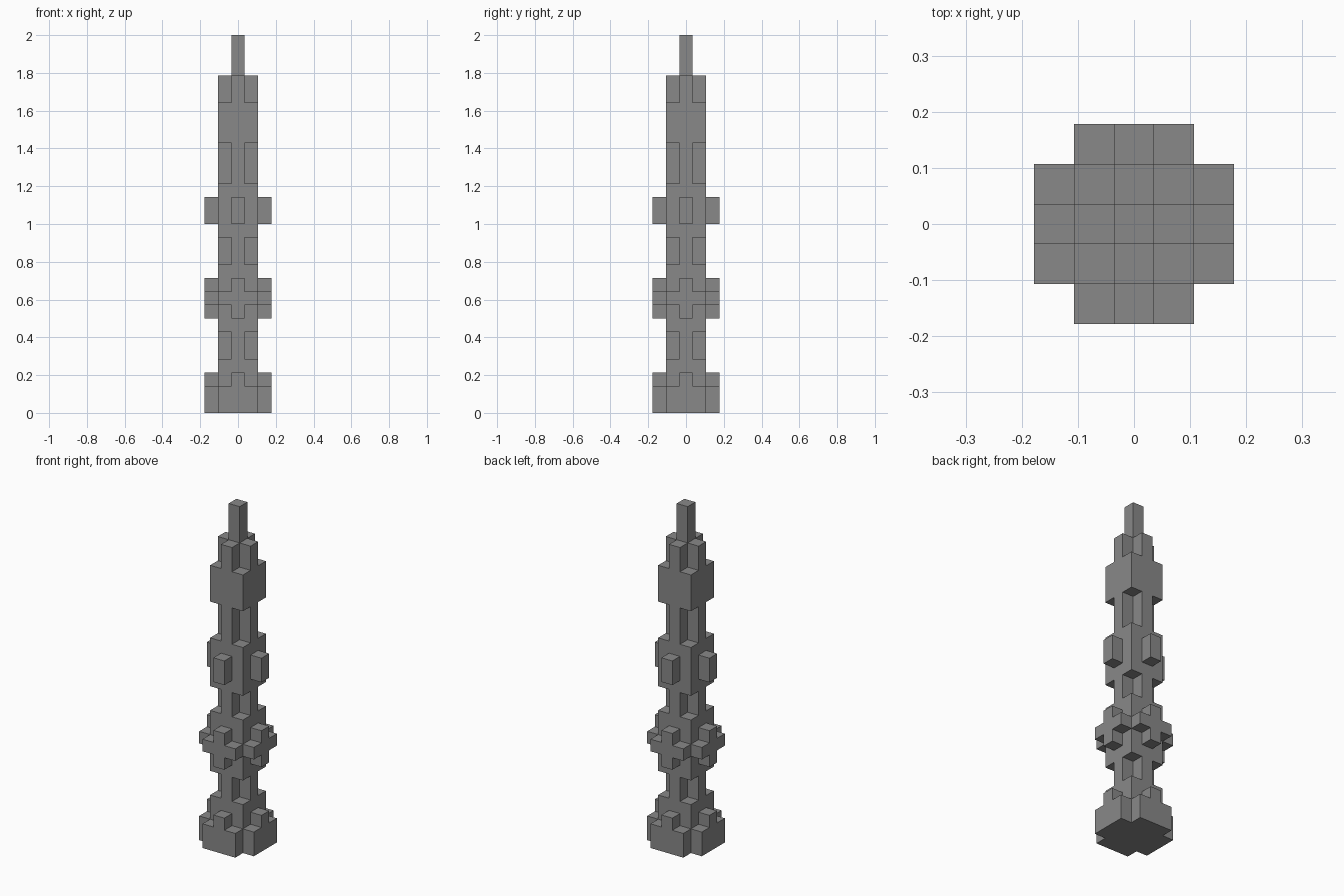
import bpy
import bmesh
from math import pi
from mathutils import Matrix, Vector

if "Cube" in bpy.data.objects:
    bpy.data.objects.remove(bpy.data.objects["Cube"], do_unlink=True)

U = 2 / 28  # one block unit

stone = bpy.data.materials.new("stone_grey")
stone.use_nodes = True
grey = (0.25, 0.25, 0.25, 1)
stone.diffuse_color = grey
stone.node_tree.nodes["Principled BSDF"].inputs["Base Color"].default_value = grey


def finish(name, bm):
    """Turn a block-unit bmesh into a scaled, coloured object."""
    bmesh.ops.recalc_face_normals(bm, faces=bm.faces)
    bmesh.ops.scale(bm, vec=(U, U, U), verts=bm.verts)
    mesh = bpy.data.meshes.new(name)
    bm.to_mesh(mesh)
    bm.free()
    mesh.materials.append(stone)
    obj = bpy.data.objects.new(name, mesh)
    bpy.context.collection.objects.link(obj)
    return obj


def add_box(bm, x, y, width, z0, z1):
    """Add a square post centred on x, y between two heights."""
    place = Matrix.Translation((x, y, (z0 + z1) / 2))
    size = Matrix.Diagonal((width, width, z1 - z0, 1))
    bmesh.ops.create_cube(bm, size=1, matrix=place @ size)


def side_ornaments(name, half_outline):
    """Mirror a half outline, extrude it out of the shaft, repeat on four sides."""
    outline = half_outline + [(-x, z) for x, z in reversed(half_outline)]
    bm = bmesh.new()
    for turn in range(4):
        face = bm.faces.new([bm.verts.new((x, -1.5, z)) for x, z in outline])
        out = bmesh.ops.extrude_face_region(bm, geom=[face], use_keep_orig=True)
        moved = [v for v in out["geom"] if isinstance(v, bmesh.types.BMVert)]
        bmesh.ops.translate(bm, verts=moved, vec=Vector((0, -1, 0)))
        bmesh.ops.rotate(bm, verts=bm.verts, cent=(0, 0, 0),
                         matrix=Matrix.Rotation(pi / 2, 3, "Z"))
    return finish(name, bm)


# Square shaft with notched corners
bm = bmesh.new()
add_box(bm, 0, 0, 3, 0, 25)
shaft = finish("shaft", bm)

bm = bmesh.new()
for low, high in ((4, 6), (11, 13), (17, 20), (23, 26)):
    for sx in (-1, 1):
        for sy in (-1, 1):
            add_box(bm, sx * 1.5, sy * 1.5, 2, low, high)
cutter = finish("corner_notch_cutter", bm)
cutter.hide_render = True

cut = shaft.modifiers.new("corner_notches", "BOOLEAN")
cut.operation = "DIFFERENCE"
cut.solver = "EXACT"
cut.object = cutter
bpy.context.view_layer.objects.active = shaft
bpy.ops.object.modifier_apply(modifier=cut.name)
bpy.data.objects.remove(cutter, do_unlink=True)

# Thin finial on top
bm = bmesh.new()
add_box(bm, 0, 0, 1, 25, 28)
finish("finial", bm)

# Stepped foot, cross-shaped collar and upper studs
side_ornaments("foot", [(1.5, 0), (1.5, 2), (0.5, 2), (0.5, 3)])
side_ornaments("cross_collar", [(0.5, 7), (0.5, 8), (1.5, 8), (1.5, 9),
                                (0.5, 9), (0.5, 10)])
side_ornaments("upper_studs", [(0.5, 14), (0.5, 16)])
